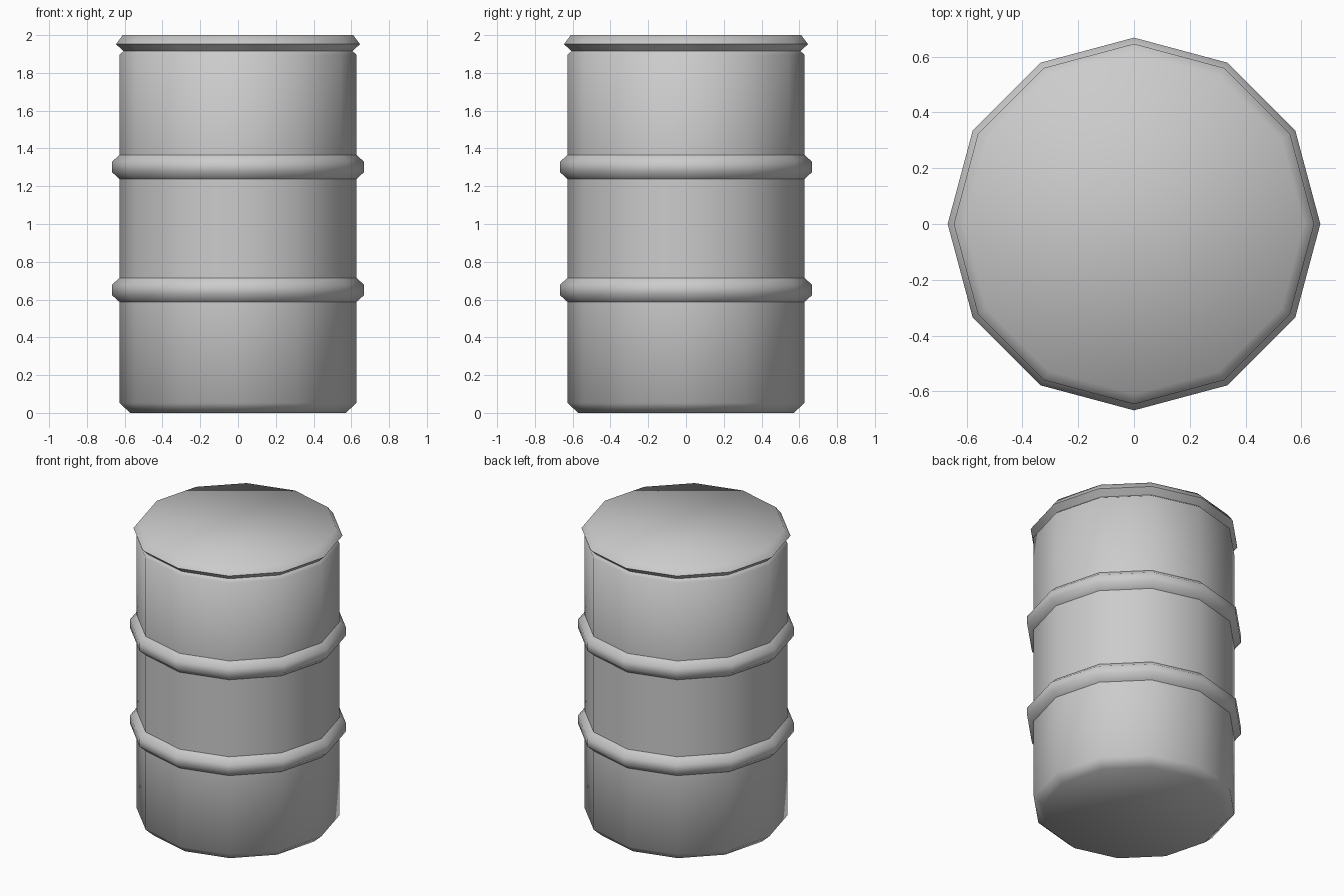
import bpy, bmesh
from math import cos, sin, radians

if "Cube" in bpy.data.objects:
    bpy.data.objects.remove(bpy.data.objects["Cube"])

SIDES = 12
R = 0.627          # drum wall radius
R_HOOP = 0.668     # rolling hoop radius


def hoop(z):
    """Profile points of one bevelled rolling hoop centred at height z."""
    return [(R, z - 0.064, True), (R_HOOP, z - 0.027, False),
            (R_HOOP, z + 0.027, False), (R, z + 0.064, True)]


def lathe(name, profile):
    """Spin (radius, height, sharp) points into a capped, smooth-shaded solid."""
    bm = bmesh.new()
    rings = [[bm.verts.new((r * cos(radians(360 * i / SIDES)),
                            r * sin(radians(360 * i / SIDES)), z))
              for i in range(SIDES)] for r, z, _ in profile]
    for a, b in zip(rings, rings[1:]):
        for i in range(SIDES):
            j = (i + 1) % SIDES
            bm.faces.new((a[i], a[j], b[j], b[i]))
    bm.faces.new(rings[0][::-1])
    bm.faces.new(rings[-1])
    for f in bm.faces:
        f.smooth = True
    # Creases where the hoops and lid meet the wall
    for ring, (_, _, sharp) in zip(rings, profile):
        if sharp:
            for i in range(SIDES):
                bm.edges.get((ring[i], ring[(i + 1) % SIDES])).smooth = False
    mesh = bpy.data.meshes.new(name)
    bm.to_mesh(mesh)
    bm.free()
    obj = bpy.data.objects.new(name, mesh)
    bpy.context.collection.objects.link(obj)
    return obj


# Chamfered base, wall with two hoops, neck groove and flared lid
base = [(0.57, 0, False), (R, 0.052, False)]
lid = [(R, 1.897, False), (0.606, 1.915, True), (0.646, 1.952, True), (0.61, 2.0, False)]
lathe("drum", base + hoop(0.651) + hoop(1.302) + lid)
